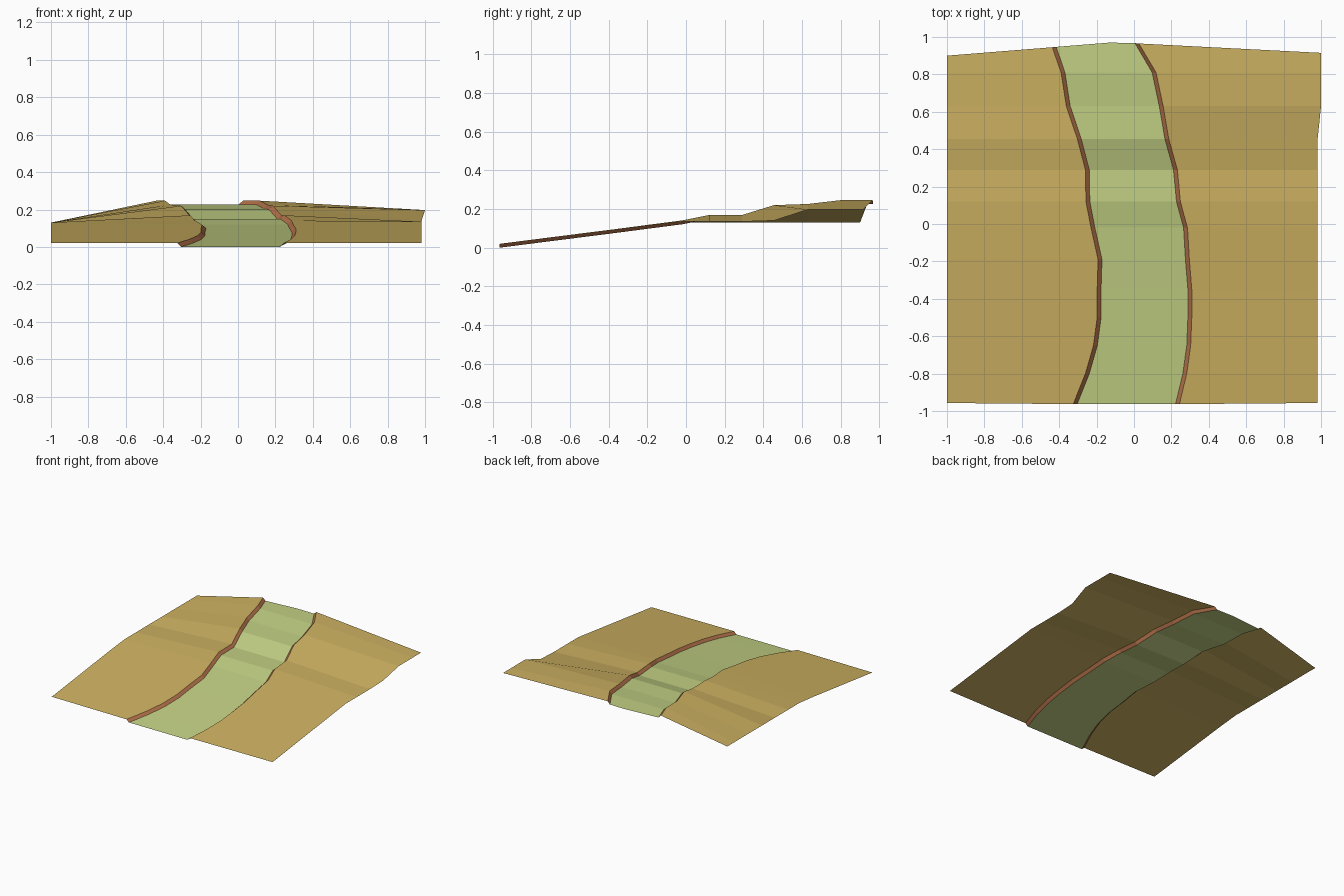
import bpy, bmesh

if "Cube" in bpy.data.objects:
    bpy.data.objects.remove(bpy.data.objects["Cube"])

# Stations from front to back: y, left bank top x, right bank top x, bank top z
STATIONS = [
    (-0.963, -0.325, 0.243, 0.020),
    (-0.80, -0.260, 0.282, 0.041),
    (-0.65, -0.217, 0.303, 0.060),
    (-0.50, -0.197, 0.309, 0.079),
    (-0.35, -0.197, 0.309, 0.098),
    (-0.19, -0.192, 0.296, 0.119),
    (-0.02, -0.230, 0.286, 0.141),
    (0.12, -0.257, 0.248, 0.169),
    (0.29, -0.260, 0.232, 0.169),
    (0.455, -0.303, 0.186, 0.220),
    (0.63, -0.362, 0.156, 0.226),
    (0.81, -0.390, 0.118, 0.247),
    (0.955, -0.437, 0.026, 0.247),
]
BANK_W, BANK_H = 0.021, 0.02


def lerp_table(table, y):
    for (y0, v0), (y1, v1) in zip(table, table[1:]):
        if y <= y1:
            return v0 + (v1 - v0) * max(0, y - y0) / (y1 - y0)
    return table[-1][1]


def material(name, rgb):
    m = bpy.data.materials.new(name)
    m.diffuse_color = (*rgb, 1)
    m.use_nodes = True
    m.node_tree.nodes["Principled BSDF"].inputs["Base Color"].default_value = m.diffuse_color
    return m


def strip(name, left, right, mat):
    """Flat-shaded strip of quads between two lines, facing up."""
    bm = bmesh.new()
    a = [bm.verts.new(p) for p in left]
    b = [bm.verts.new(p) for p in right]
    for i in range(len(a) - 1):
        bm.faces.new((a[i], b[i], b[i + 1], a[i + 1]))
    mesh = bpy.data.meshes.new(name)
    bm.to_mesh(mesh)
    bm.free()
    mesh.materials.append(mat)
    ob = bpy.data.objects.new(name, mesh)
    bpy.context.collection.objects.link(ob)
    return ob


# Height of the outer edges along y
LEFT_Z = [(-0.957, 0.02), (-0.05, 0.13), (1, 0.13)]
RIGHT_Z = [(-0.957, 0.02), (-0.02, 0.135), (0.44, 0.135), (0.61, 0.197), (1, 0.197)]
RIGHT_X = [(-0.957, 0.98), (0.44, 0.98), (0.61, 1.0), (1, 1.0)]

left_edge, left_top, left_foot = [], [], []
right_edge, right_top, right_foot = [], [], []
last = len(STATIONS) - 1
for i, (y, xl, xr, z) in enumerate(STATIONS):
    first, end = i == 0, i == last
    yl = -0.957 if first else 0.90 if end else y
    yr = -0.957 if first else 0.915 if end else y
    left_edge.append((-1.0, yl, lerp_table(LEFT_Z, yl)))
    right_edge.append((lerp_table(RIGHT_X, yr), yr, lerp_table(RIGHT_Z, yr)))
    left_top.append((xl, 0.945 if end else y, z))
    right_top.append((xr, 0.965 if end else y, z))
    left_foot.append((xl + BANK_W, 0.947 if end else y, z - BANK_H))
    right_foot.append((xr - BANK_W, 0.967 if end else y, z - BANK_H))

sand = material("sand", (0.61, 0.44, 0.12))
earth = material("earth", (0.46, 0.17, 0.07))
green = material("pale_green", (0.54, 0.63, 0.23))

# Ground on both sides, and the two sloping banks
strip("left_ground", left_edge, left_top, sand)
strip("right_ground", right_top, right_edge, sand)
strip("left_bank", left_top, left_foot, earth)
strip("right_bank", right_foot, right_top, earth)

# Sunken channel bed, with a slightly bowed back end
bed = strip("channel_bed", left_foot, right_foot, green)
bm = bmesh.new()
bm.from_mesh(bed.data)
bm.verts.ensure_lookup_table()
n = len(STATIONS)
back = bm.edges.get((bm.verts[n - 1], bm.verts[2 * n - 1]))
_, v = bmesh.utils.edge_split(back, bm.verts[n - 1], 0.65)
v.co.x, v.co.y = -0.13, 0.97
bm.to_mesh(bed.data)
bm.free()
